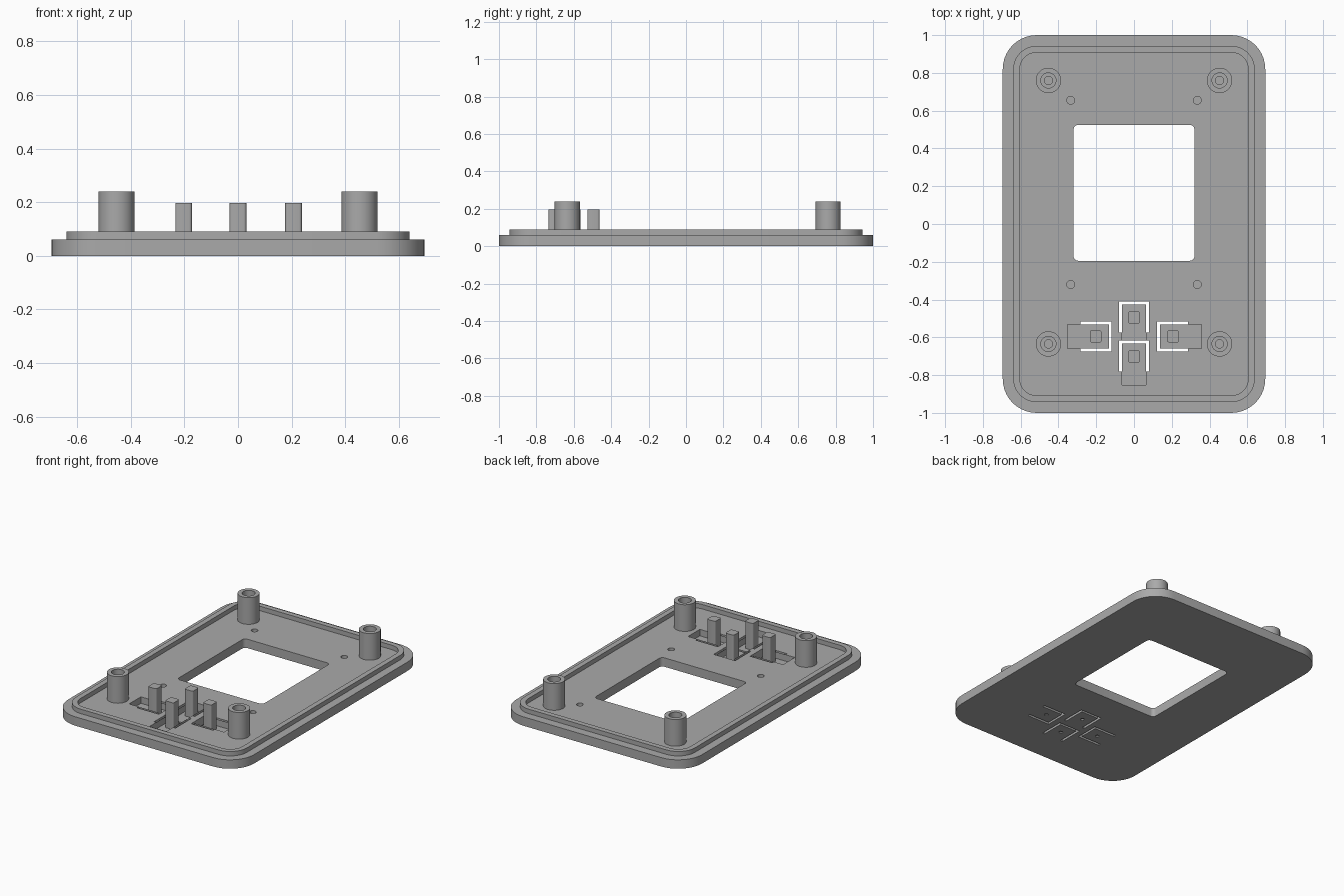
import bpy, bmesh, math

cube = bpy.data.objects.get("Cube")
if cube:
    bpy.data.objects.remove(cube, do_unlink=True)

grey = bpy.data.materials.new("plain_grey")
grey.use_nodes = True
COLOUR = (0.4, 0.4, 0.4, 1)
grey.diffuse_color = COLOUR
grey.node_tree.nodes["Principled BSDF"].inputs["Base Color"].default_value = COLOUR


def prism(name, x0, x1, y0, y1, z0, z1, r=0.0, seg=10):
    """Upright block with rounded vertical corners."""
    outline = []
    corners = ((x1 - r, y1 - r), (x0 + r, y1 - r), (x0 + r, y0 + r), (x1 - r, y0 + r))
    for i, (cx, cy) in enumerate(corners):
        for k in range(seg + 1 if r else 1):
            a = math.pi / 2 * (i + k / seg)
            outline.append((cx + r * math.cos(a), cy + r * math.sin(a)))
    bm = bmesh.new()
    face = bm.faces.new([bm.verts.new((x, y, z0)) for x, y in outline])
    top = bmesh.ops.extrude_face_region(bm, geom=[face])["geom"]
    bmesh.ops.translate(bm, vec=(0, 0, z1 - z0),
                        verts=[v for v in top if isinstance(v, bmesh.types.BMVert)])
    bmesh.ops.recalc_face_normals(bm, faces=bm.faces)
    return finish(name, bm)


def cylinder(name, x, y, z0, z1, r, seg=40):
    bm = bmesh.new()
    bmesh.ops.create_cone(bm, cap_ends=True, segments=seg, radius1=r, radius2=r, depth=z1 - z0)
    bmesh.ops.translate(bm, vec=(x, y, (z0 + z1) / 2), verts=bm.verts)
    return finish(name, bm)


def finish(name, bm):
    mesh = bpy.data.meshes.new(name)
    bm.to_mesh(mesh)
    bm.free()
    mesh.materials.append(grey)
    ob = bpy.data.objects.new(name, mesh)
    bpy.context.collection.objects.link(ob)
    return ob


def activate(ob):
    bpy.ops.object.select_all(action='DESELECT')
    ob.select_set(True)
    bpy.context.view_layer.objects.active = ob


def cut(ob, cutter):
    activate(ob)
    mod = ob.modifiers.new("cut", 'BOOLEAN')
    mod.operation = 'DIFFERENCE'
    mod.solver = 'EXACT'
    mod.object = cutter
    bpy.ops.object.modifier_apply(modifier=mod.name)
    bpy.data.objects.remove(cutter, do_unlink=True)


FLOOR, LIP, POST, KEY, WEB = 0.06, 0.09, 0.24, 0.197, 0.016
parts = []

# Base plate with the display window
plate = prism("base_plate", -0.695, 0.695, -1, 1, 0, FLOOR, 0.18)
cut(plate, prism("window_cut", -0.32, 0.32, -0.195, 0.525, -0.1, 0.2, 0.025, 5))
parts.append(plate)

# Raised lip around the edge
lip = prism("raised_lip", -0.64, 0.64, -0.943, 0.943, FLOOR - 0.01, LIP, 0.125)
cut(lip, prism("lip_cut", -0.605, 0.605, -0.908, 0.908, 0, 0.2, 0.09))
parts.append(lip)

# Blind pilot holes and stepped screw posts
for side, sx in (("left", 1), ("right", -1)):
    for y in (0.655, -0.32):
        cut(plate, cylinder("pilot_cut", sx * 0.335, y, 0.02, 0.2, 0.021, 24))
    for end, y in (("back", 0.76), ("front", -0.635)):
        post = cylinder(f"{end}_{side}_screw_post", sx * 0.453, y, FLOOR - 0.01, POST, 0.067)
        cut(post, cylinder("bore_cut", sx * 0.453, y, 0.12, 0.3, 0.04))
        cut(post, cylinder("pilot_cut", sx * 0.453, y, 0.07, 0.2, 0.022, 24))
        parts.append(post)


# Sprung buttons: a thin web, a U-shaped slot and a tall stem
def button(name, cx, cy, dx, dy):
    """(dx, dy) points from the stem toward the closed end of the slot."""
    def box(a0, a1, b0, b1, z0, z1):
        # a runs along the button, b across it
        xs = sorted((cx + dx * a0 - dy * b0, cx + dx * a1 - dy * b1))
        ys = sorted((cy + dy * a0 + dx * b0, cy + dy * a1 + dx * b1))
        return prism("button_cut", *xs, *ys, z0, z1)

    cut(plate, box(-0.15, 0.073, -0.063, 0.063, WEB, 0.2))
    cut(plate, box(0.07, 0.085, -0.08, 0.08, -0.1, 0.2))
    for s in (-1, 1):
        cut(plate, box(-0.08, 0.08, s * 0.0635, s * 0.08, -0.1, 0.2))
    cut(plate, cylinder("dimple_cut", cx, cy, -0.1, 0.008, 0.012, 16))
    parts.append(prism(name + "_button_stem", cx - 0.031, cx + 0.031, cy - 0.032, cy + 0.032,
                       WEB - 0.003, KEY, 0.01, 4))


button("back", 0, -0.495, 0, 1)
button("front", 0, -0.702, 0, 1)
button("right", -0.203, -0.595, 1, 0)
button("left", 0.207, -0.595, -1, 0)

for ob in parts:
    activate(ob)
    bpy.ops.object.shade_smooth_by_angle(angle=math.radians(30))
